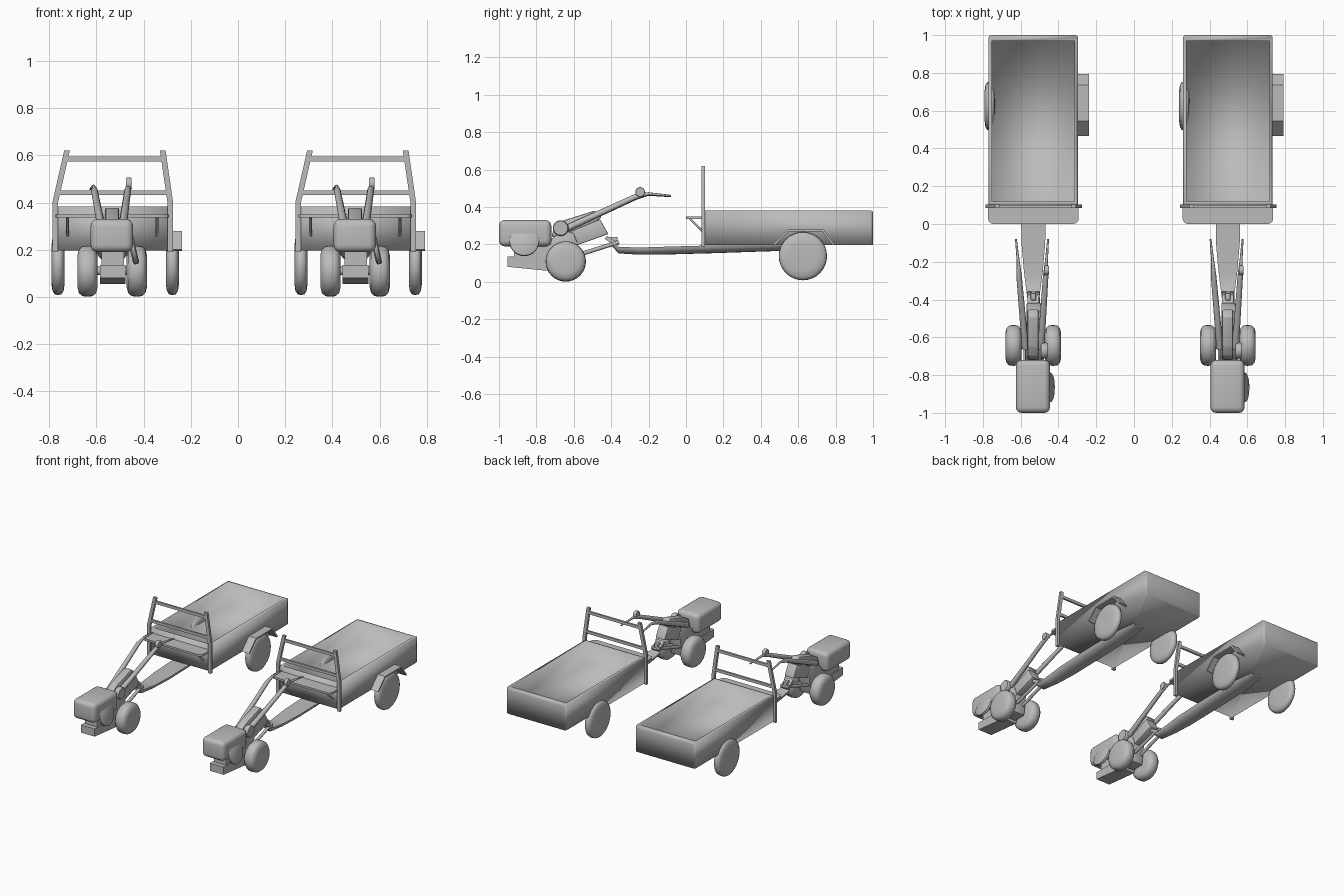
import bpy, bmesh, math
from mathutils import Vector

cube = bpy.data.objects.get("Cube")
if cube:
    bpy.data.objects.remove(cube, do_unlink=True)

grey = bpy.data.materials.new("plain grey")
grey.use_nodes = True
grey.diffuse_color = (0.5, 0.5, 0.5, 1)
grey.node_tree.nodes["Principled BSDF"].inputs["Base Color"].default_value = (0.5, 0.5, 0.5, 1)

CENTRE = -0.533   # x of the first vehicle
SPACING = 1.03    # distance to the second vehicle
parts = []


def add(name, data):
    obj = bpy.data.objects.new(name, data)
    bpy.context.collection.objects.link(obj)
    data.materials.append(grey)
    obj.location.x = CENTRE
    parts.append(obj)
    return obj


def finish(name, bm, angle=35):
    bmesh.ops.recalc_face_normals(bm, faces=bm.faces)
    mesh = bpy.data.meshes.new(name)
    bm.to_mesh(mesh)
    bm.free()
    obj = add(name, mesh)
    bpy.ops.object.select_all(action='DESELECT')
    obj.select_set(True)
    bpy.context.view_layer.objects.active = obj
    bpy.ops.object.shade_smooth_by_angle(angle=math.radians(angle))
    return obj


def bevel(bm, width, segments):
    bmesh.ops.bevel(bm, geom=bm.edges[:], offset=width, segments=segments,
                    profile=0.5, affect='EDGES')


def box(name, x, y, z, round_by=0.0, segments=2):
    """Box from (min, max) pairs."""
    bm = bmesh.new()
    bmesh.ops.create_cube(bm, size=1)
    for v in bm.verts:
        v.co = [sum(r) / 2 + c * (r[1] - r[0]) for r, c in zip((x, y, z), v.co)]
    if round_by:
        bevel(bm, round_by, segments)
    return finish(name, bm)


def prism(name, outline, x, round_by=0.0):
    """Side outline of (y, z) points pushed across x."""
    bm = bmesh.new()
    face = bm.faces.new([bm.verts.new((x[0], y, z)) for y, z in outline])
    new = bmesh.ops.extrude_face_region(bm, geom=[face])["geom"]
    for v in new:
        if isinstance(v, bmesh.types.BMVert):
            v.co.x = x[1]
    if round_by:
        bevel(bm, round_by, 2)
    return finish(name, bm)


def loft(name, rings, angle=50):
    """Closed skin through equal rings of points."""
    bm = bmesh.new()
    loops = [[bm.verts.new(p) for p in ring] for ring in rings]
    count = len(loops[0])
    for a, b in zip(loops, loops[1:]):
        for i in range(count):
            j = (i + 1) % count
            bm.faces.new((a[i], a[j], b[j], b[i]))
    bm.faces.new(loops[0])
    bm.faces.new(loops[-1])
    return finish(name, bm, angle)


def wheel(name, x, y, z, radius, half, profile, tilt=0.0):
    """Lathe about x; profile holds (width, radius) fractions."""
    rings = []
    for w, r in profile:
        ring = []
        for i in range(32):
            a = math.tau * i / 32
            up, out = math.sin(a) * r * radius, w * half
            ring.append((x + out * math.cos(tilt) + up * math.sin(tilt),
                         y + math.cos(a) * r * radius,
                         z + up * math.cos(tilt) - out * math.sin(tilt)))
        rings.append(ring)
    return loft(name, rings)


def tube(name, points, thickness, radii=None):
    curve = bpy.data.curves.new(name, 'CURVE')
    curve.dimensions = '3D'
    curve.bevel_depth = thickness
    curve.bevel_resolution = 2
    curve.use_fill_caps = True
    spline = curve.splines.new('POLY')
    spline.points.add(len(points) - 1)
    for i, p in enumerate(points):
        spline.points[i].co = (*p, 1)
        spline.points[i].radius = radii[i] if radii else 1
        spline.use_smooth = True
    return add(name, curve)


TYRE = [(-1, 0.2), (-1, 0.62), (-0.85, 0.86), (-0.5, 0.98), (0, 1),
        (0.5, 0.98), (0.85, 0.86), (1, 0.62), (1, 0.2)]
DISC = [(-1, 0.9), (-0.6, 1), (0.6, 1), (1, 0.9)]

# Engine and its mount
box("engine", (-0.092, 0.088), (-1, -0.72), (0.19, 0.33), 0.03, 4)
box("engine_mount", (-0.045, 0.05), (-0.92, -0.70), (0.12, 0.20))
prism("engine_base", [(-0.955, 0.135), (-0.955, 0.08), (-0.7, 0.055), (-0.66, 0.13)],
      (-0.053, 0.057))
wheel("flywheel", 0.085, -0.865, 0.215, 0.078, 0.013, DISC, -0.23)
wheel("pulley", 0.058, -0.67, 0.287, 0.042, 0.018, DISC)

# Drive housing between engine and handles
prism("gearbox", [(-0.73, 0.22), (-0.73, 0.07), (-0.6, 0.07), (-0.58, 0.21),
                  (-0.60, 0.26), (-0.66, 0.28)], (-0.045, 0.045), 0.008)
prism("inclined_housing", [(-0.64, 0.26), (-0.46, 0.335), (-0.415, 0.255), (-0.585, 0.195)],
      (-0.035, 0.04), 0.006)
prism("arched_cover", [(-0.72, 0.24), (-0.70, 0.30), (-0.65, 0.33), (-0.49, 0.38),
                       (-0.45, 0.345), (-0.6, 0.24)], (-0.03, 0.028), 0.008)

# Drive wheels
tube("drive_axle", [(-0.1, -0.643, 0.11), (0.1, -0.643, 0.11)], 0.018)
for side, x in (("right", -0.105), ("left", 0.104)):
    wheel(side + "_drive_wheel", x, -0.643, 0.109, 0.108, 0.043, TYRE)

# Handlebars with grips and a control knob
for side, base, end, lift in (("right", -0.042, -0.092, 0), ("left", 0.04, 0.078, 0.003)):
    mid = base + (end - base) * 0.68
    tube(side + "_handle", [(base, -0.66, 0.275), (mid, -0.27, 0.452 + lift),
                            (mid * 1.05, -0.2, 0.468 + lift), (end, -0.08, 0.457 + lift)],
         0.016, [1.15, 0.9, 0.5, 0.3])
wheel("control_knob", 0.07, -0.245, 0.48, 0.026, 0.012, DISC)

# Hitch
for side, x in (("right", -0.025), ("left", 0.028)):
    tube(side + "_hitch_bar", [(x, -0.62, 0.13), (x * 0.8, -0.36, 0.212)], 0.011)
prism("hitch_block", [(-0.435, 0.23), (-0.42, 0.245), (-0.355, 0.205), (-0.37, 0.185)],
      (-0.03, 0.03))
box("hitch_pin", (-0.014, 0.014), (-0.405, -0.365), (0.19, 0.24), 0.006)

# Drawbar: flat on top, rounded below
rings = []
for y, half, top, low in ((-0.41, 0.03, 0.222, 0.205), (-0.36, 0.036, 0.187, 0.152),
                          (-0.25, 0.05, 0.183, 0.145), (-0.1, 0.063, 0.188, 0.146),
                          (0.15, 0.066, 0.195, 0.153), (0.5, 0.066, 0.203, 0.165),
                          (0.64, 0.05, 0.205, 0.185)):
    ring = [(half * math.cos(math.pi * i / 10), y,
             top - (top - low) * math.sin(math.pi * i / 10)) for i in range(11)]
    rings.append(ring)
loft("drawbar", rings)

# Open cargo bed: box with a sunken top
bm = bmesh.new()
bmesh.ops.create_cube(bm, size=1)
for v in bm.verts:
    v.co = (v.co.x * 0.475, 0.55 + v.co.y * 0.9, 0.29 + v.co.z * 0.185)
corners = [e for e in bm.edges
           if all(v.co.y > 0.9 for v in e.verts) and
           (abs(e.verts[0].co.z - e.verts[1].co.z) > 0.1 or e.verts[0].co.z > 0.3)]
bmesh.ops.bevel(bm, geom=corners, offset=0.014, segments=2, profile=0.5, affect='EDGES')
bm.normal_update()
top = max((f for f in bm.faces if f.normal.z > 0.9), key=lambda f: f.calc_area())
bmesh.ops.inset_region(bm, faces=[top], thickness=0.026)
inner = bmesh.ops.extrude_face_region(bm, geom=[top])["geom"]
bmesh.ops.delete(bm, geom=[top], context='FACES')
for v in inner:
    if isinstance(v, bmesh.types.BMVert):
        v.co.z = 0.225
finish("cargo_bed", bm, 100)

# Bench seat with brackets
bm = bmesh.new()
bmesh.ops.create_cube(bm, size=1)
for v in bm.verts:
    v.co = (v.co.x * 0.48, 0.05 + v.co.y * 0.1, 0.343 + v.co.z * 0.014)
front = [e for e in bm.edges if all(v.co.y < 0.05 for v in e.verts)
         and abs(e.verts[0].co.x - e.verts[1].co.x) < 0.1]
bmesh.ops.bevel(bm, geom=front, offset=0.03, segments=4, profile=0.5, affect='EDGES')
finish("bench_seat", bm)
for side, x in (("right", -0.19), ("left", 0.19)):
    tube(side + "_seat_bracket", [(x, 0.1, 0.26), (x, 0.02, 0.338)], 0.006)

# Front rack
for side, low, high in (("right", -0.242, -0.192), ("left", 0.246, 0.214)):
    rings = []
    for x, z in ((low, 0.19), (low, 0.4), (high, 0.62)):
        rings.append([(x + sx * 0.012, 0.093 + sy * 0.009, z)
                      for sx, sy in ((-1, -1), (1, -1), (1, 1), (-1, 1))])
    loft(side + "_rack_post", rings, 30)
for level, x0, x1, z in (("lower", -0.233, 0.239, 0.442), ("upper", -0.198, 0.218, 0.585)):
    box(level + "_rack_rail", (x0, x1), (0.086, 0.1), (z - 0.01, z + 0.01))

# Trailer wheels and the single mudguard
for side, x in (("right", -0.23), ("left", 0.255)):
    wheel(side + "_trailer_wheel", x, 0.625, 0.137, 0.129, 0.028, TYRE)
prism("mudguard", [(0.465, 0.2), (0.545, 0.28), (0.735, 0.28), (0.795, 0.2),
                   (0.785, 0.195), (0.728, 0.27), (0.55, 0.27), (0.475, 0.195)],
      (0.228, 0.295))

# Second vehicle
for obj in parts[:]:
    twin = obj.copy()
    twin.name = "second_" + obj.name
    twin.location.x += SPACING
    bpy.context.collection.objects.link(twin)
